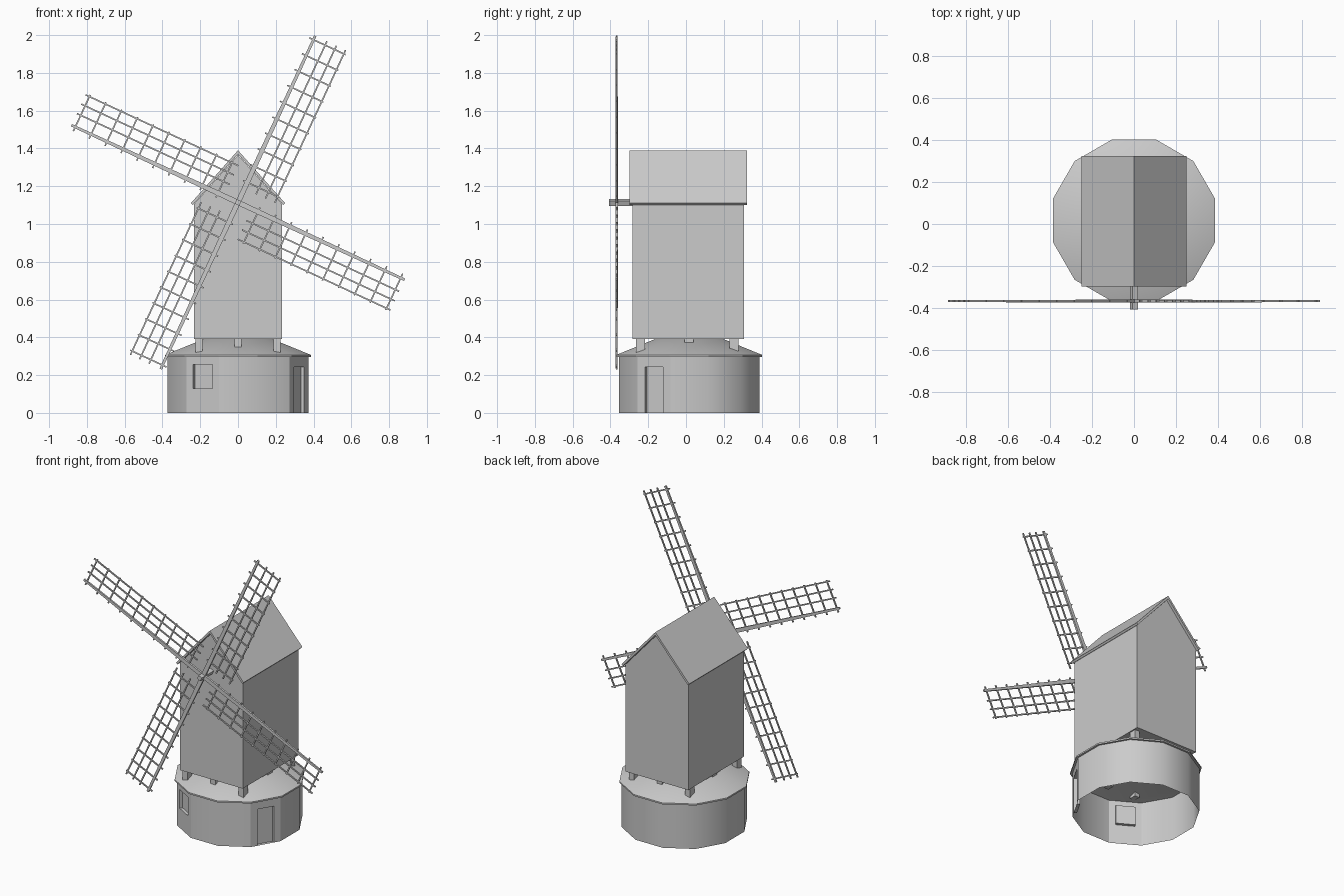
import bpy, bmesh, math
from mathutils import Matrix, Vector

if "Cube" in bpy.data.objects:
    bpy.data.objects.remove(bpy.data.objects["Cube"])

GREY = (0.6, 0.6, 0.6, 1)
mat = bpy.data.materials.new("plain_grey")
mat.use_nodes = True
mat.diffuse_color = GREY
mat.node_tree.nodes["Principled BSDF"].inputs["Base Color"].default_value = GREY

CY = 0.017       # centre of the round base in y


def make(name, bm, smooth=None):
    bmesh.ops.remove_doubles(bm, verts=bm.verts, dist=1e-5)
    me = bpy.data.meshes.new(name)
    bm.to_mesh(me)
    bm.free()
    me.materials.append(mat)
    ob = bpy.data.objects.new(name, me)
    bpy.context.collection.objects.link(ob)
    if smooth:
        bpy.ops.object.select_all(action='DESELECT')
        bpy.context.view_layer.objects.active = ob
        ob.select_set(True)
        bpy.ops.object.shade_smooth_by_angle(angle=math.radians(smooth))
    return ob


def box(bm, lo, hi, m=Matrix()):
    lo, hi = Vector(lo), Vector(hi)
    t = Matrix.Translation((lo + hi) / 2) @ Matrix.Diagonal((*(hi - lo), 1))
    bmesh.ops.create_cube(bm, size=1, matrix=m @ t)


def prism(name, profile, y0, y1):
    """Extrude an xz profile along y."""
    bm = bmesh.new()
    f = bm.faces.new([bm.verts.new((x, y0, z)) for x, z in profile])
    new = bmesh.ops.extrude_face_region(bm, geom=[f])["geom"]
    verts = [v for v in new if isinstance(v, bmesh.types.BMVert)]
    bmesh.ops.translate(bm, verts=verts, vec=(0, y1 - y0, 0))
    bmesh.ops.recalc_face_normals(bm, faces=bm.faces)
    return make(name, bm)


# Twelve-sided base wall, open below, with a recessed window and door
APO, TOP, DEPTH = 0.373, 0.305, 0.02
HALF = APO * math.tan(math.pi / 12)
openings = {-120: (0.06, 0.13, 0.255), -30: (0.055, 0.0, 0.243)}
bm = bmesh.new()
for deg in range(-180, 180, 30):
    a = math.radians(deg)
    n, t = Vector((math.cos(a), math.sin(a), 0)), Vector((-math.sin(a), math.cos(a), 0))

    def quad(*pts):
        bm.faces.new([bm.verts.new(n * (APO - d) + t * u + Vector((0, CY, z)))
                      for u, z, d in pts])

    if deg not in openings:
        quad((-HALF, 0, 0), (HALF, 0, 0), (HALF, TOP, 0), (-HALF, TOP, 0))
        continue
    w, z0, z1 = openings[deg]
    us, zs = (-HALF, -w, w, HALF), (0, z0, z1, TOP)
    for i in range(3):
        for j in range(3):
            if zs[j + 1] - zs[j] < 1e-4:
                continue
            d = DEPTH if i == j == 1 else 0
            quad((us[i], zs[j], d), (us[i + 1], zs[j], d),
                 (us[i + 1], zs[j + 1], d), (us[i], zs[j + 1], d))
    # reveals round the opening
    rim = [(-w, z0), (w, z0), (w, z1), (-w, z1)]
    for k in range(4):
        p, q = rim[k], rim[(k + 1) % 4]
        quad((*p, 0), (*q, 0), (*q, DEPTH), (*p, DEPTH))
make("base_wall", bm, 35)

# Shallow conical roof over the base, with a thin rim
bm = bmesh.new()
rings = []
for r, z in ((0.372, 0.297), (0.386, 0.297), (0.386, 0.307)):
    R = r / math.cos(math.pi / 12)
    rings.append([bm.verts.new((R * math.cos(math.radians(15 + 30 * k)),
                                CY + R * math.sin(math.radians(15 + 30 * k)), z))
                  for k in range(12)])
apex, inner = bm.verts.new((0, CY, 0.465)), bm.verts.new((0, CY, 0.455))
for k in range(12):
    l = (k + 1) % 12
    for a, b in zip(rings, rings[1:]):
        bm.faces.new((a[k], a[l], b[l], b[k]))
    bm.faces.new((rings[2][k], rings[2][l], apex))
    bm.faces.new((rings[0][l], rings[0][k], inner))
make("base_roof", bm, 29)

# Short posts carrying the mill body
bm = bmesh.new()
for x in (-0.207, 0, 0.207):
    for y in (-0.24, 0.017, 0.255):
        if x or y != 0.017:
            box(bm, (x - 0.018, y - 0.024, 0.30), (x + 0.018, y + 0.024, 0.395))
make("support_posts", bm)

# Gabled mill body and its thin roof
prism("mill_body", [(-0.233, 0.39), (0.233, 0.39), (0.233, 1.105), (0, 1.366), (-0.233, 1.105)],
      -0.282, 0.308)
prism("mill_roof", [(-0.25, 1.11), (-0.24, 1.10), (0, 1.37), (0.24, 1.10), (0.25, 1.11), (0, 1.39)],
      -0.298, 0.324)

# Wind shaft and sails, turned together about the hub
HUB = Matrix.Translation((0, -0.367, 1.114))
ANGLE = math.radians(24.9)
bm = bmesh.new()
box(bm, (-0.0135, -0.041, -0.0135), (0.0135, 0.12, 0.0135), HUB @ Matrix.Rotation(ANGLE, 4, 'Y'))
make("wind_shaft", bm)

for k, name in enumerate(("upper_left_sail", "lower_left_sail", "lower_right_sail", "upper_right_sail")):
    m = HUB @ Matrix.Rotation(ANGLE + math.pi / 2 * k, 4, 'Y')
    bm = bmesh.new()
    # tapered main spar
    box(bm, (-0.014, -0.007, 0), (0.014, 0.007, 0.972))
    for v in bm.verts:
        if v.co.z > 0.5:
            v.co.x *= 0.5
            v.co.y *= 0.7
    # long lattice bars
    for x in (0.068, 0.123, 0.177):
        box(bm, (x - 0.004, -0.004, 0.08), (x + 0.004, 0.004, 0.972))
    # cross bars
    for i in range(10):
        z = 0.117 + 0.0925 * i
        box(bm, (-0.025, -0.004, z - 0.004), (0.187, 0.004, z + 0.004))
    bmesh.ops.transform(bm, matrix=m, verts=bm.verts)
    make(name, bm)
